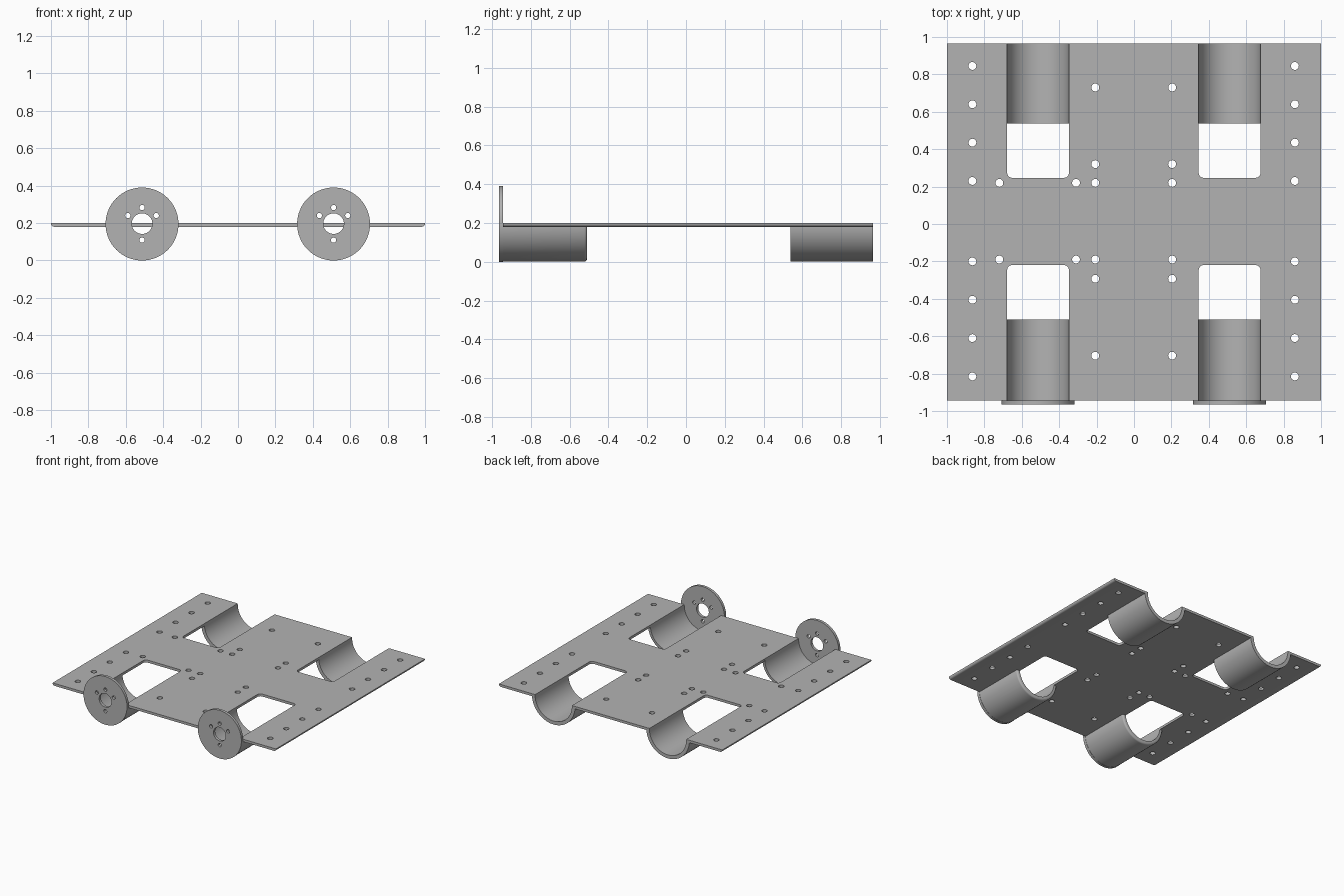
import bpy, bmesh
from math import pi, sin, cos
from mathutils import Matrix, Vector

if "Cube" in bpy.data.objects:
    bpy.data.objects.remove(bpy.data.objects["Cube"], do_unlink=True)

GREY = (0.45, 0.45, 0.45, 1)
grey = bpy.data.materials.new("plain_grey")
grey.use_nodes = True
grey.diffuse_color = GREY
grey.node_tree.nodes["Principled BSDF"].inputs["Base Color"].default_value = GREY

TOP, UNDER = 0.2, 0.18          # faces of the deck
AXIS_Z, OUTER, INNER = 0.195, 0.193, 0.165
FRONT, BACK = -0.943, 0.965
CRADLES = {"right": -0.513, "left": 0.511}


def make(name, bm, smooth=True):
    bmesh.ops.recalc_face_normals(bm, faces=bm.faces)
    mesh = bpy.data.meshes.new(name)
    bm.to_mesh(mesh)
    bm.free()
    ob = bpy.data.objects.new(name, mesh)
    bpy.context.collection.objects.link(ob)
    mesh.materials.append(grey)
    if smooth:
        finish(ob)
    return ob


def select(ob):
    bpy.ops.object.select_all(action='DESELECT')
    ob.select_set(True)
    bpy.context.view_layer.objects.active = ob


def finish(ob):
    select(ob)
    bpy.ops.object.shade_smooth_by_angle(angle=0.6)


def box(bm, x0, x1, y0, y1, z0, z1):
    mat = Matrix.Translation(((x0 + x1) / 2, (y0 + y1) / 2, (z0 + z1) / 2))
    mat = mat @ Matrix.Diagonal((x1 - x0, y1 - y0, z1 - z0, 1))
    return bmesh.ops.create_cube(bm, size=1, matrix=mat)["verts"]


def rod(bm, loc, radius, depth, along_y=False, sides=24):
    mat = Matrix.Translation(loc)
    if along_y:
        mat = mat @ Matrix.Rotation(pi / 2, 4, 'X')
    bmesh.ops.create_cone(bm, cap_ends=True, segments=sides, radius1=radius,
                          radius2=radius, depth=depth, matrix=mat)


def cut(ob, bm):
    cutter = make("cutter", bm, smooth=False)
    cutter.hide_render = True
    mod = ob.modifiers.new("cut", 'BOOLEAN')
    mod.operation, mod.solver, mod.object = 'DIFFERENCE', 'EXACT', cutter
    select(ob)
    bpy.ops.object.modifier_apply(modifier=mod.name)
    bpy.data.objects.remove(cutter, do_unlink=True)
    finish(ob)


def edges_where(bm, test):
    return [e for e in bm.edges if all(test(v.co) for v in e.verts)]


# Deck with rounded lower side edges
bm = bmesh.new()
box(bm, -1, 1, FRONT, BACK, UNDER, TOP)
low = [e for s in (-1, 1) for e in edges_where(bm, lambda c: c.x * s > 0.9 and c.z < 0.19)]
bmesh.ops.bevel(bm, geom=low, offset=0.018, segments=4, profile=0.5, affect='EDGES')
deck = make("deck", bm, smooth=False)

# Slots with rounded inner corners, open at the deck's ends
bm = bmesh.new()
for x in CRADLES.values():
    for inner, end in ((-0.22, FRONT - 0.1), (0.247, BACK + 0.1)):
        verts = box(bm, x - INNER, x + INNER, min(inner, end), max(inner, end), 0.1, 0.3)
        corners = {e for v in verts for e in v.link_edges
                   if all(abs(w.co.y - inner) < 0.001 for w in e.verts)
                   and abs(e.verts[0].co.z - e.verts[1].co.z) > 0.1}
        bmesh.ops.bevel(bm, geom=list(corners), offset=0.025, segments=5,
                        profile=0.5, affect='EDGES')

# Screw holes
holes = [(x, y) for x in (-0.864, 0.86)
         for y in (0.845, 0.64, 0.435, 0.23, -0.2, -0.405, -0.61, -0.815)]
holes += [(x, y) for x in (-0.207, 0.204) for y in (0.73, 0.32, 0.22, -0.19, -0.293, -0.704)]
holes += [(x, y) for x in (-0.72, -0.31) for y in (0.22, -0.19)]
for x, y in holes:
    rod(bm, (x, y, 0.19), 0.021, 0.1)
cut(deck, bm)


def cradle(name, x, stations):
    """Half pipe swept along y through (y, outer radius) stations."""
    bm = bmesh.new()
    n = 40
    rings = []
    for y, outer in stations:
        def arc(r):
            pts = [(r * cos(pi + pi * i / n), AXIS_Z + r * sin(pi + pi * i / n))
                   for i in range(n + 1)]
            return [(-r, TOP - 0.001)] + pts + [(r, TOP - 0.001)]
        section = arc(outer) + arc(INNER)[::-1]
        rings.append([bm.verts.new((x + px, y, pz)) for px, pz in section])
    count = len(rings[0])
    for a, b in zip(rings, rings[1:]):
        for i in range(count):
            j = (i + 1) % count
            bm.faces.new((a[i], a[j], b[j], b[i]))
    for ring in (rings[0], rings[-1]):
        for i in range(count // 2 - 1):
            bm.faces.new((ring[i], ring[i + 1], ring[-i - 2], ring[-i - 1]))
    make(name, bm)


for side, x in CRADLES.items():
    # Half-pipe cradles; the front ones have a rounded inner lip
    lip = [(-0.524 + 0.014 * sin(t * pi / 8), OUTER - 0.014 * (1 - cos(t * pi / 8)))
           for t in range(5)]
    cradle("front_cradle_" + side, x, [(FRONT, OUTER)] + lip)
    cradle("back_cradle_" + side, x, [(0.538, OUTER), (BACK, OUTER)])

    # Front mounting disc with shaft hole and four screw holes
    bm = bmesh.new()
    rod(bm, (x, -0.954, AXIS_Z), 0.195, 0.022, True, 64)
    disc = make("mount_disc_" + side, bm, smooth=False)
    bm = bmesh.new()
    rod(bm, (x, -0.954, AXIS_Z + 0.002), 0.055, 0.1, True, 40)
    for dx, dz in ((0, 0.088), (0, -0.086), (-0.076, 0.045), (0.076, 0.045)):
        rod(bm, (x + dx, -0.954, AXIS_Z + dz), 0.014, 0.1, True)
    cut(disc, bm)
